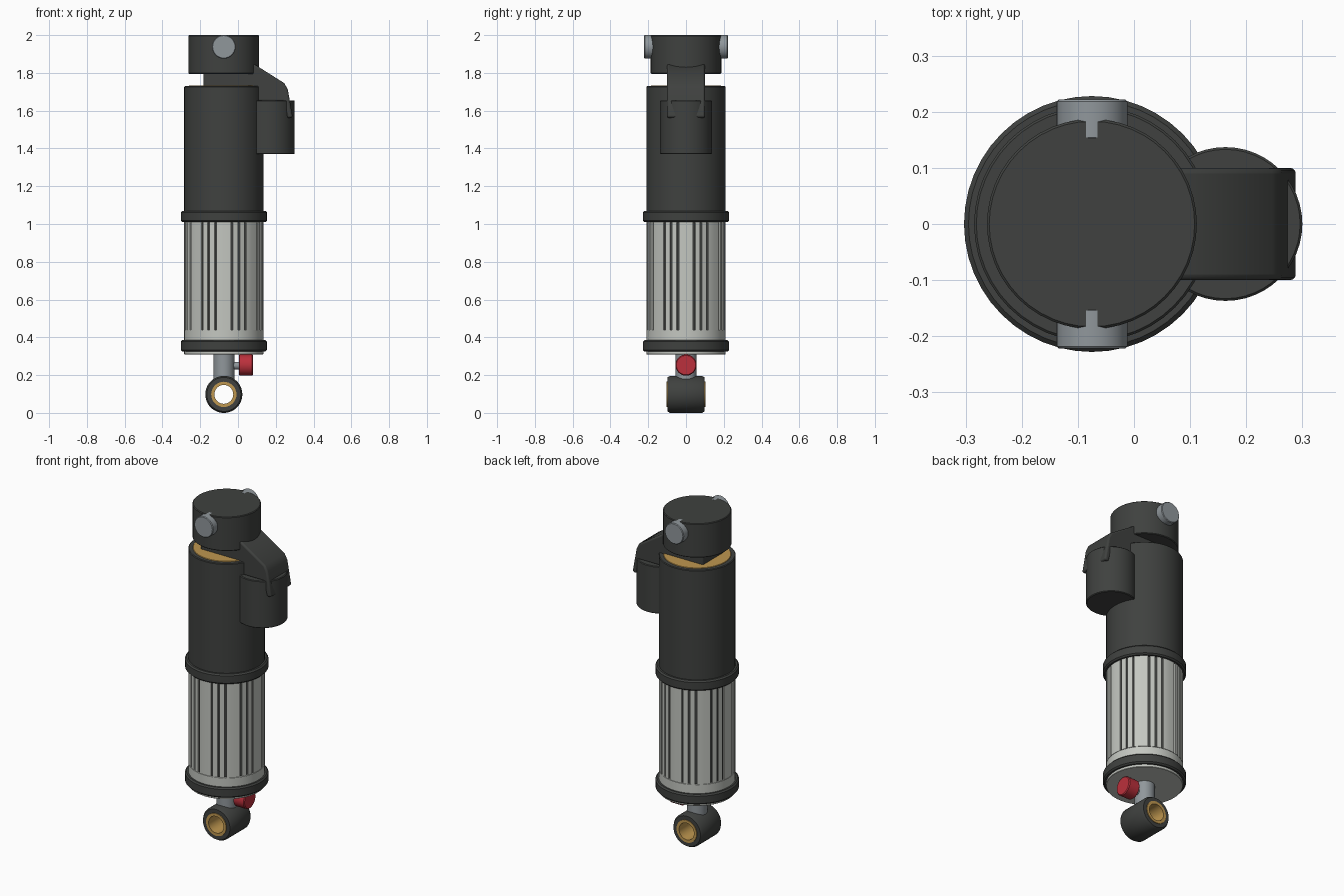
import bpy, bmesh, math
from mathutils import Matrix, Vector

if "Cube" in bpy.data.objects:
    bpy.data.objects.remove(bpy.data.objects["Cube"])

CX = -0.075  # main shock axis


def material(name, rgb):
    m = bpy.data.materials.new(name)
    m.diffuse_color = (*rgb, 1)
    m.use_nodes = True
    m.node_tree.nodes["Principled BSDF"].inputs["Base Color"].default_value = m.diffuse_color
    return m


DARK = material("dark", (0.05, 0.053, 0.05))
SILVER = material("silver", (0.55, 0.57, 0.53))
STEEL = material("steel", (0.28, 0.31, 0.33))
GOLD = material("gold", (0.52, 0.31, 0.08))
RED = material("red", (0.5, 0.03, 0.045))


def finish(name, bm, mat):
    bmesh.ops.recalc_face_normals(bm, faces=bm.faces[:])
    me = bpy.data.meshes.new(name)
    bm.to_mesh(me)
    bm.free()
    me.materials.append(mat)
    ob = bpy.data.objects.new(name, me)
    bpy.context.collection.objects.link(ob)
    bpy.ops.object.select_all(action='DESELECT')
    bpy.context.view_layer.objects.active = ob
    ob.select_set(True)
    bpy.ops.object.shade_smooth_by_angle(angle=math.radians(35))
    return ob


def lathe(name, profile, mat, loc=(CX, 0, 0), axis='Z', n=48, tube=False):
    """Spin (radius, height) points; ends are capped, or joined for a tube."""
    bm = bmesh.new()
    rings = [[bm.verts.new((r * math.cos(2 * math.pi * i / n),
                            r * math.sin(2 * math.pi * i / n), h))
              for i in range(n)] for r, h in profile]
    pairs = list(zip(rings, rings[1:]))
    if tube:
        pairs.append((rings[-1], rings[0]))
    else:
        bm.faces.new(rings[0])
        bm.faces.new(rings[-1])
    for a, b in pairs:
        for i in range(n):
            j = (i + 1) % n
            bm.faces.new((a[i], a[j], b[j], b[i]))
    turn = {'Z': Matrix(), 'X': Matrix.Rotation(math.pi / 2, 4, 'Y'),
            'Y': Matrix.Rotation(-math.pi / 2, 4, 'X')}[axis]
    bm.transform(Matrix.Translation(loc) @ turn)
    return finish(name, bm, mat)


def rod(name, r, h0, h1, mat, bevel=0.005, **kw):
    b = bevel
    return lathe(name, [(r - b, h0), (r, h0 + b), (r, h1 - b), (r - b, h1)], mat, **kw)


def prism(name, points, depth, mat):
    """Extrude a closed outline (3D points) along a vector."""
    bm = bmesh.new()
    f = bm.faces.new([bm.verts.new(p) for p in points])
    ext = bmesh.ops.extrude_face_region(bm, geom=[f])['geom']
    # keep the starting face as the other cap
    bmesh.ops.translate(bm, vec=Vector(depth),
                        verts=[g for g in ext if isinstance(g, bmesh.types.BMVert)])
    if not f.is_valid:
        bmesh.ops.holes_fill(bm, edges=bm.edges[:])
    return finish(name, bm, mat)


# Upper can, collars and head
rod("upper_can", 0.21, 1.04, 1.73, DARK, 0.004)
rod("upper_collar", 0.228, 1.01, 1.07, DARK, 0.008)
rod("lower_collar", 0.228, 0.325, 0.385, DARK, 0.008)
rod("gold_seal", 0.185, 1.70, 1.733, GOLD, 0.002)
rod("head", 0.187, 1.795, 2.0, DARK, 0.004)
for side, y in (("front", -0.222), ("back", 0.15)):
    rod(side + "_mount_pin", 0.063, 0, 0.072, STEEL, 0.004,
        loc=(CX, y, 1.938), axis='Y', n=32)

# Side reservoir and the arm joining it to the head
rod("reservoir", 0.137, 1.37, 1.655, DARK, 0.004, loc=(0.163, 0, 0))
outline = [(-0.183, 1.72), (-0.183, 1.85), (0.08, 1.85), (0.246, 1.745),
           (0.264, 1.71), (0.29, 1.565), (0.262, 1.56), (0.235, 1.65), (0.1, 1.65), (0.08, 1.72)]
arm = prism("bridge_arm", [(x, -0.1, z) for x, z in outline], (0, 0.2, 0), DARK)
bev = arm.modifiers.new("round", 'BEVEL')
bev.width, bev.segments, bev.limit_method = 0.01, 3, 'ANGLE'
bev.angle_limit = math.radians(40)

# Fluted silver sleeve: eight groups of three grooves with a dark core
flutes = []
for k in range(8):
    for off in (12, 22.5, 33):
        c = 45 * k + off
        flutes += [(c - 1.5, 0.21), (c - 1.4, 0.195), (c + 1.4, 0.195), (c + 1.5, 0.21)]
        flutes.append((c + 5.25, 0.21))
    flutes += [(45 * k + 45, 0.21)]
prism("fluted_sleeve", [(CX + r * math.cos(math.radians(a)),
                         r * math.sin(math.radians(a)), 0.44) for a, r in flutes],
      (0, 0, 0.58), SILVER)
rod("sleeve_core", 0.202, 0.42, 1.03, DARK)
rod("sleeve_base", 0.21, 0.31, 0.44, SILVER, 0.002)

# Lower rod, eye and bushing
rod("lower_rod", 0.056, 0.17, 0.33, STEEL)
eye = (CX, 0, 0.098)
lathe("lower_eye", [(0.066, -0.098), (0.09, -0.098), (0.098, -0.085), (0.098, 0.085),
                    (0.09, 0.098), (0.066, 0.098)], DARK, loc=eye, axis='Y', tube=True)
lathe("eye_bushing", [(0.05, -0.102), (0.067, -0.102), (0.067, 0.102), (0.05, 0.102)],
      GOLD, loc=eye, axis='Y', tube=True, n=32)

# Red adjuster knob
rod("adjuster_stub", 0.02, -0.04, 0.01, STEEL, 0.002, loc=(0, 0, 0.25), axis='X', n=24)
rod("adjuster_knob", 0.056, 0.004, 0.08, RED, 0.005, loc=(0, 0, 0.253), axis='X', n=32)
